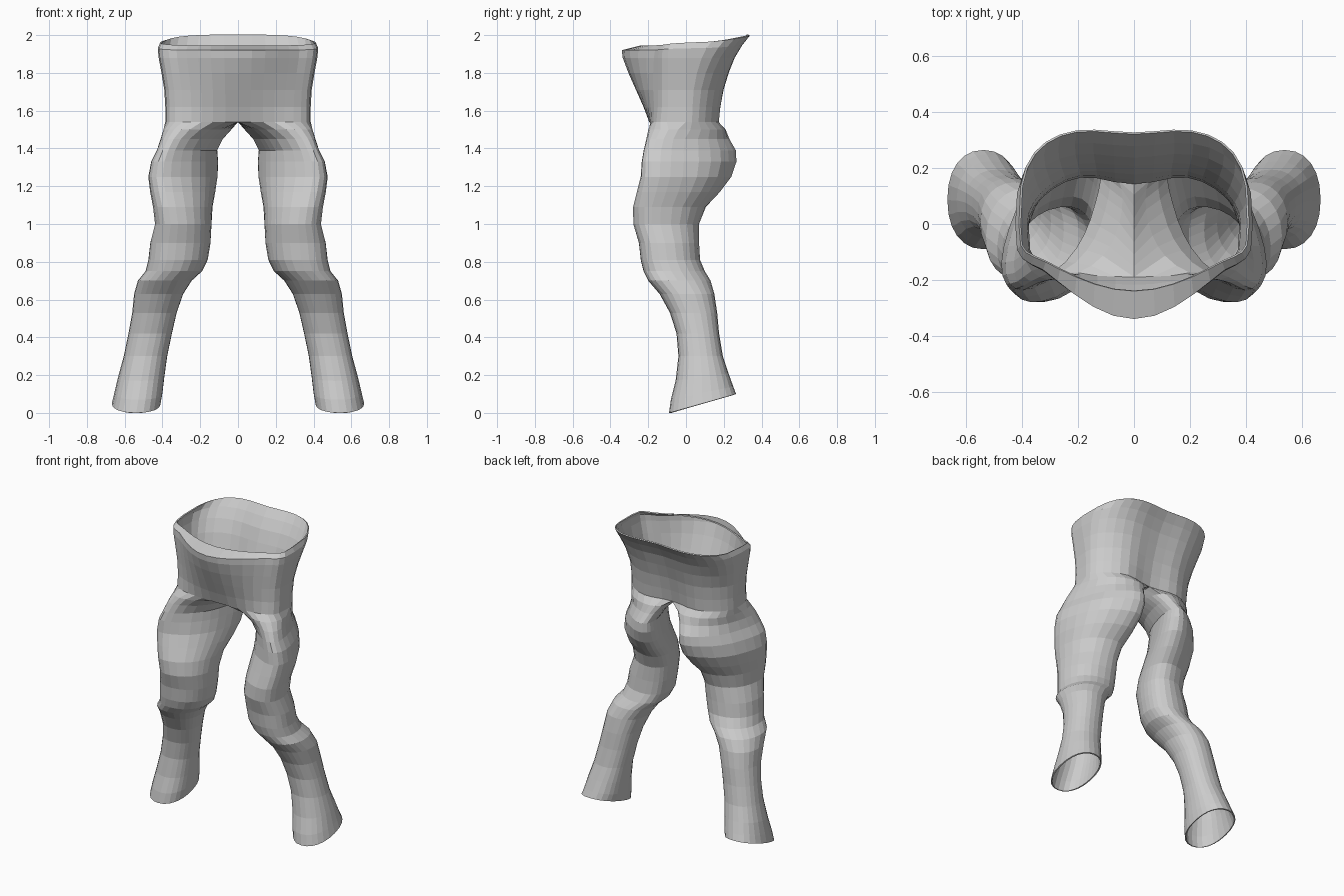
import bpy, bmesh
from math import sin, cos, pi, radians, copysign

cube = bpy.data.objects.get("Cube")
if cube:
    bpy.data.objects.remove(cube, do_unlink=True)

OUTER, INNER = 19, 7   # points around the outside, and along the inseam

cloth = bpy.data.materials.new("grey cloth")
cloth.use_nodes = True
cloth.diffuse_color = (0.6, 0.6, 0.6, 1)
cloth.node_tree.nodes["Principled BSDF"].inputs["Base Color"].default_value = (0.6, 0.6, 0.6, 1)


def power(v, p):
    return copysign(abs(v) ** p, v)


def leg_ring(z, x0, x1, y0, y1, skew=0, tilt=0):
    """Closed ring round one leg; skew turns its long axis outward at the
    front, tilt raises its back."""
    angles = [-135 + 270 * i / (OUTER - 1) for i in range(OUTER)]
    angles += [135 + 90 * (i + 1) / (INNER + 1) for i in range(INNER)]
    ring = []
    for a in angles:
        c = power(cos(radians(a + skew / 2)), 0.9)
        s = power(sin(radians(a - skew / 2)), 0.9)
        x, y = (x0 + x1) / 2 + c * (x1 - x0) / 2, (y0 + y1) / 2 + s * (y1 - y0) / 2
        ring.append((x, y, z + tilt * (s + 1) / 2))
    return ring


def hip_ring(z, width, front, back, bulge, crease, square_back, lift=(0, 0)):
    """Half ring round the hips, closed along the centre plane."""
    ring = []
    for i in range(OUTER):
        a = -pi / 2 + pi * i / (OUTER - 1)
        c = min(1, max(0, cos(a)))
        n = square_back if a > 0 else 4.5
        s = max(0, 1 - c ** n) ** (1 / n)
        x = width * c if 0 < i < OUTER - 1 else 0
        near = cos(pi / 2 * min(1, x / 0.34))
        if a < 0:
            y = front * s - bulge * near ** 1.2
        else:
            y = back * s - crease * near ** 4
        ring.append((x, y, z + lift[a > 0] * s * s))
    y0, y1 = ring[0][1], ring[-1][1]
    for i in range(INNER):
        t = (i + 1) / (INNER + 1)
        ring.append((0, y1 + (y0 - y1) * t, z))
    return ring


# Leg: height, inner x, outer x, front y, back y, skew, tilt
legs = [
    (0.00, 0.41, 0.668, -0.09, 0.265, 0, 0.10),
    (0.07, 0.40, 0.655, -0.08, 0.25, 0, 0.07),
    (0.17, 0.39, 0.635, -0.055, 0.225, 0, 0.04),
    (0.30, 0.375, 0.605, -0.04, 0.195),
    (0.42, 0.35, 0.58, -0.05, 0.175),
    (0.53, 0.325, 0.56, -0.085, 0.165),
    (0.63, 0.29, 0.55, -0.14, 0.15),
    (0.70, 0.245, 0.53, -0.20, 0.13, 5),
    (0.75, 0.19, 0.49, -0.225, 0.10, 8),
    (0.81, 0.16, 0.475, -0.24, 0.075, 10),
    (0.90, 0.145, 0.465, -0.25, 0.07, 12),
    (1.00, 0.14, 0.44, -0.28, 0.07, 17),
    (1.09, 0.135, 0.45, -0.28, 0.105, 23),
    (1.17, 0.12, 0.465, -0.26, 0.18, 30),
    (1.25, 0.108, 0.475, -0.24, 0.24, 36),
    (1.33, 0.105, 0.46, -0.235, 0.268, 40),
    (1.39, 0.11, 0.43, -0.225, 0.265, 42),
    (1.45, 0.08, 0.41, -0.21, 0.23, 36),
    (1.50, 0.035, 0.395, -0.20, 0.21, 22),
]
# Hips: height, half width, front y, back y, front bulge, back crease,
# squareness of the back, lift of the rim at front and back
hips = [
    (1.54, 0.385, -0.185, 0.22, 0.01, 0.07, 1.85),
    (1.62, 0.385, -0.175, 0.225, 0.05, 0.06, 1.9),
    (1.71, 0.39, -0.175, 0.235, 0.09, 0.05, 2.0),
    (1.80, 0.405, -0.175, 0.25, 0.13, 0.035, 2.3),
    (1.88, 0.42, -0.175, 0.275, 0.16, 0.03, 2.7),
    (1.93, 0.425, -0.17, 0.31, 0.17, 0.025, 3.0, (-0.01, 0.015)),
    (1.96, 0.412, -0.14, 0.35, 0.10, 0.022, 3.2, (-0.015, 0.038)),
]

# Loft the left half from ankle to waist
rings = [leg_ring(*r) for r in legs] + [hip_ring(*r) for r in hips]
bm = bmesh.new()
loops = [[bm.verts.new(p) for p in ring] for ring in rings]
count = OUTER + INNER
for low, high in zip(loops, loops[1:]):
    for i in range(count):
        j = (i + 1) % count
        bm.faces.new((low[i], low[j], high[j], high[i]))

# Open the centre plane above the crotch
middle = [f for f in bm.faces if all(abs(v.co.x) < 1e-5 for v in f.verts)]
bmesh.ops.delete(bm, geom=middle, context='FACES')
loose = [v for v in bm.verts if not v.link_faces]
bmesh.ops.delete(bm, geom=loose, context='VERTS')

# Mirror to the right half and weld the seam
copy = bmesh.ops.duplicate(bm, geom=bm.verts[:] + bm.edges[:] + bm.faces[:])["geom"]
for v in copy:
    if isinstance(v, bmesh.types.BMVert):
        v.co.x = -v.co.x
bmesh.ops.reverse_faces(bm, faces=[f for f in copy if isinstance(f, bmesh.types.BMFace)])
bmesh.ops.remove_doubles(bm, verts=bm.verts[:], dist=1e-4)

mesh = bpy.data.meshes.new("trousers")
bm.to_mesh(mesh)
bm.free()
mesh.materials.append(cloth)
trousers = bpy.data.objects.new("trousers", mesh)
bpy.context.collection.objects.link(trousers)

# Thin cloth with visible hems
hem = trousers.modifiers.new("cloth thickness", 'SOLIDIFY')
hem.thickness = 0.008
hem.offset = -1
